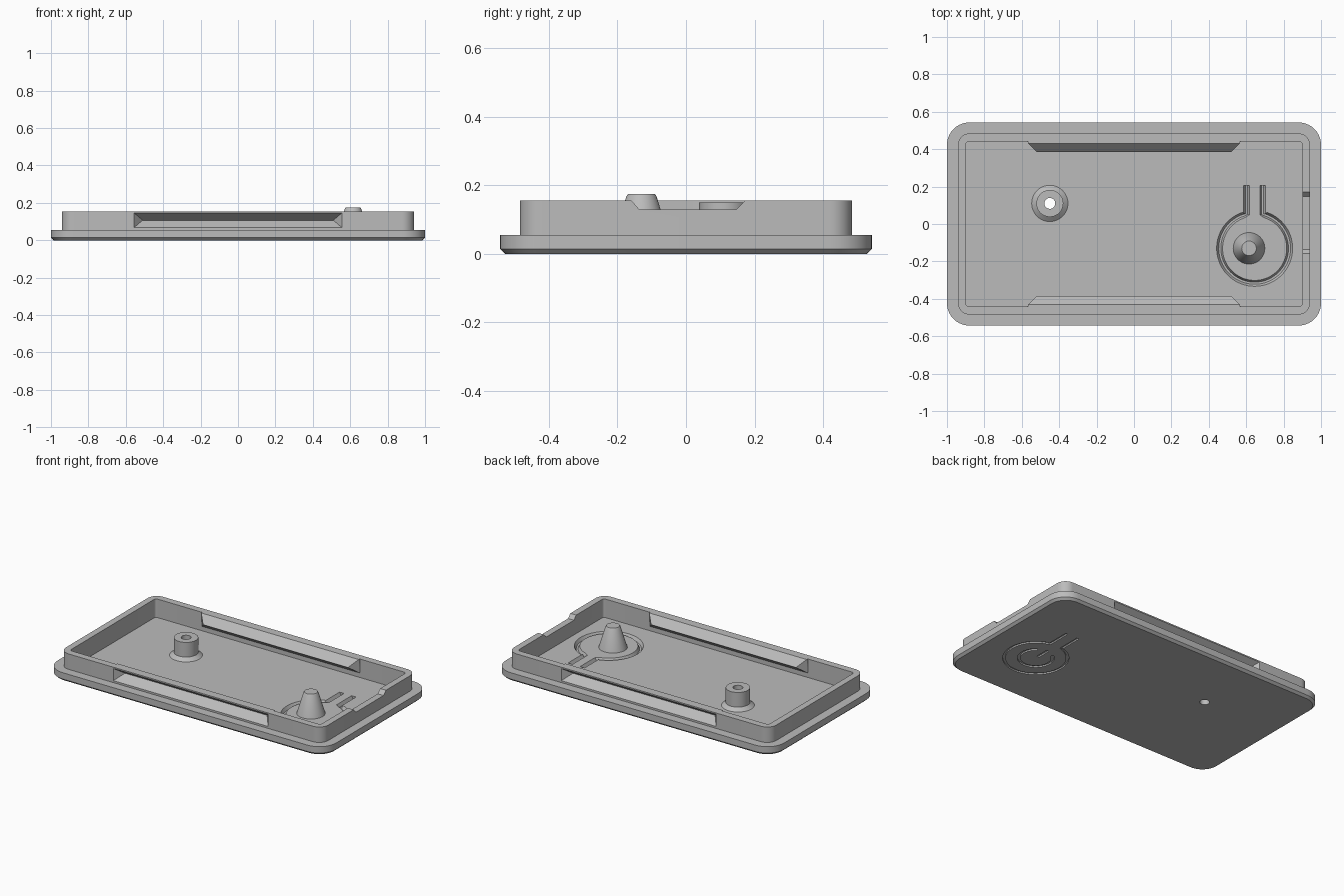
import bpy, bmesh
from math import sin, cos, pi, asin
from mathutils import Vector

if "Cube" in bpy.data.objects:
    bpy.data.objects.remove(bpy.data.objects["Cube"])

grey = bpy.data.materials.new("plain_grey")
grey.use_nodes = True
grey.diffuse_color = (0.5, 0.5, 0.5, 1)
grey.node_tree.nodes["Principled BSDF"].inputs["Base Color"].default_value = (0.5, 0.5, 0.5, 1)

FLOOR, BASE, RIM = 0.035, 0.055, 0.155


def finish(bm, name):
    bmesh.ops.recalc_face_normals(bm, faces=bm.faces)
    mesh = bpy.data.meshes.new(name)
    bm.to_mesh(mesh)
    bm.free()
    mesh.materials.append(grey)
    ob = bpy.data.objects.new(name, mesh)
    bpy.context.collection.objects.link(ob)
    return ob


def loft(name, rings, close=False, caps=True):
    """Bridge equal-length rings of points."""
    bm = bmesh.new()
    rows = [[bm.verts.new(p) for p in ring] for ring in rings]
    pairs = list(zip(rows, rows[1:])) + ([(rows[-1], rows[0])] if close else [])
    for a, b in pairs:
        for i in range(len(a)):
            j = (i + 1) % len(a)
            bm.faces.new((a[i], a[j], b[j], b[i]))
    if caps and not close:
        bm.faces.new(rows[0])
        bm.faces.new(rows[-1])
    return finish(bm, name)


def rounded_rect(hx, hy, r, z, steps=10):
    pts = []
    for k, (sx, sy) in enumerate([(1, 1), (-1, 1), (-1, -1), (1, -1)]):
        for i in range(steps + 1):
            a = (k + i / steps) * pi / 2
            pts.append((sx * (hx - r) + r * cos(a), sy * (hy - r) + r * sin(a), z))
    return pts


def circle(x, y, r, z, n=48):
    return [(x + r * cos(2 * pi * i / n), y + r * sin(2 * pi * i / n), z) for i in range(n)]


def hull(name, pts):
    bm = bmesh.new()
    for p in pts:
        bm.verts.new(p)
    bmesh.ops.convex_hull(bm, input=bm.verts)
    return finish(bm, name)


def sweep(name, path, profile):
    """Carry a profile of (sideways, height) points along a flat path."""
    rings = []
    path = [Vector(p) for p in path]
    for i, p in enumerate(path):
        t = (path[min(i + 1, len(path) - 1)] - path[max(i - 1, 0)]).normalized()
        n = Vector((t.y, -t.x))
        rings.append([(p.x + n.x * o, p.y + n.y * o, z) for o, z in profile])
    return loft(name, rings)


def combine(target, tool, operation):
    mod = target.modifiers.new("combine", "BOOLEAN")
    mod.operation, mod.object, mod.solver = operation, tool, "EXACT"
    bpy.context.view_layer.objects.active = target
    bpy.ops.object.modifier_apply(modifier=mod.name)
    bpy.data.objects.remove(tool)


def smooth(ob):
    bpy.ops.object.select_all(action="DESELECT")
    ob.select_set(True)
    bpy.context.view_layer.objects.active = ob
    bpy.ops.object.shade_smooth_by_angle(angle=pi / 6)


# Tray: chamfered base plate, raised lip and recessed floor
tray = loft("tray", [
    rounded_rect(0.985, 0.528, 0.105, 0),
    rounded_rect(1, 0.543, 0.12, 0.014),
    rounded_rect(1, 0.543, 0.12, BASE),
    rounded_rect(0.942, 0.485, 0.065, BASE),
    rounded_rect(0.942, 0.485, 0.065, RIM),
    rounded_rect(0.9, 0.44, 0.015, RIM),
    rounded_rect(0.9, 0.44, 0.015, FLOOR),
])

# Snap grooves: wedge ridge inside each long wall, matching groove outside
for s in (-1, 1):
    ridge = hull("ridge", [(m * x, s * y, z) for m in (-1, 1) for x, y, z in [
        (0.57, 0.46, RIM), (0.565, 0.43, RIM), (0.52, 0.385, 0.108),
        (0.57, 0.445, 0.06), (0.57, 0.46, 0.06)]])
    combine(tray, ridge, "UNION")
    groove = hull("groove", [(m * x, s * y, z) for m in (-1, 1) for x, y, z in [
        (0.56, 0.49, 0.15), (0.56, 0.49, 0.064), (0.51, 0.43, 0.107)]])
    combine(tray, groove, "DIFFERENCE")

# Notch in the top of the end wall
notch = hull("notch", [(x, y, z) for x in (0.88, 0.96) for y, z in [
    (-0.137, 0.13), (0.147, 0.13), (0.177, 0.16), (-0.163, 0.16)]])
combine(tray, notch, "DIFFERENCE")

# Screw hole through the floor
BX, BY = -0.45, 0.11
hole = loft("hole", [circle(BX, BY, 0.029, z) for z in (-0.02, 0.06)])
combine(tray, hole, "DIFFERENCE")

# Keyhole-shaped flex groove around the button, above and below
CX, CY, R, NECK = 0.645, -0.13, 0.187, 0.043
a0 = asin(NECK / R)
path = [(CX - NECK, 0.205), (CX - NECK, 0.12)]
for i in range(65):
    a = pi / 2 + a0 + (2 * pi - 2 * a0) * i / 64
    path.append((CX + R * cos(a), CY + R * sin(a)))
path += [(CX + NECK, 0.12), (CX + NECK, 0.205)]
combine(tray, sweep("upper_slot", path, [
    (0.019, 0.04), (-0.018, 0.04), (-0.006, 0.015), (0.005, 0.015)]), "DIFFERENCE")


def engrave(route, half):
    combine(tray, sweep("engraving", route, [
        (half, -0.01), (-half, -0.01), (-half, 0.009), (half, 0.009)]), "DIFFERENCE")


engrave(path, 0.008)

# Button marking on the underside: open arc and a short bar
arc = [pi / 2 + 0.6 + (2 * pi - 1.2) * i / 40 for i in range(41)]
engrave([(CX + 0.1 * cos(a), CY + 0.1 * sin(a)) for a in arc], 0.009)
engrave([(CX, CY + 0.02), (CX, CY + 0.11)], 0.009)
smooth(tray)

# Hollow screw boss with a flared foot
boss = loft("screw_boss", [circle(BX, BY, r, z) for r, z in [
    (0.029, FLOOR), (0.097, FLOOR), (0.072, 0.055), (0.072, 0.15), (0.029, 0.15)]], close=True)
smooth(boss)

# Tapered button post
post = loft("button_post", [circle(0.615, CY, r, z) for r, z in [
    (0.086, FLOOR - 0.005), (0.044, 0.168), (0.039, 0.175)]])
smooth(post)
